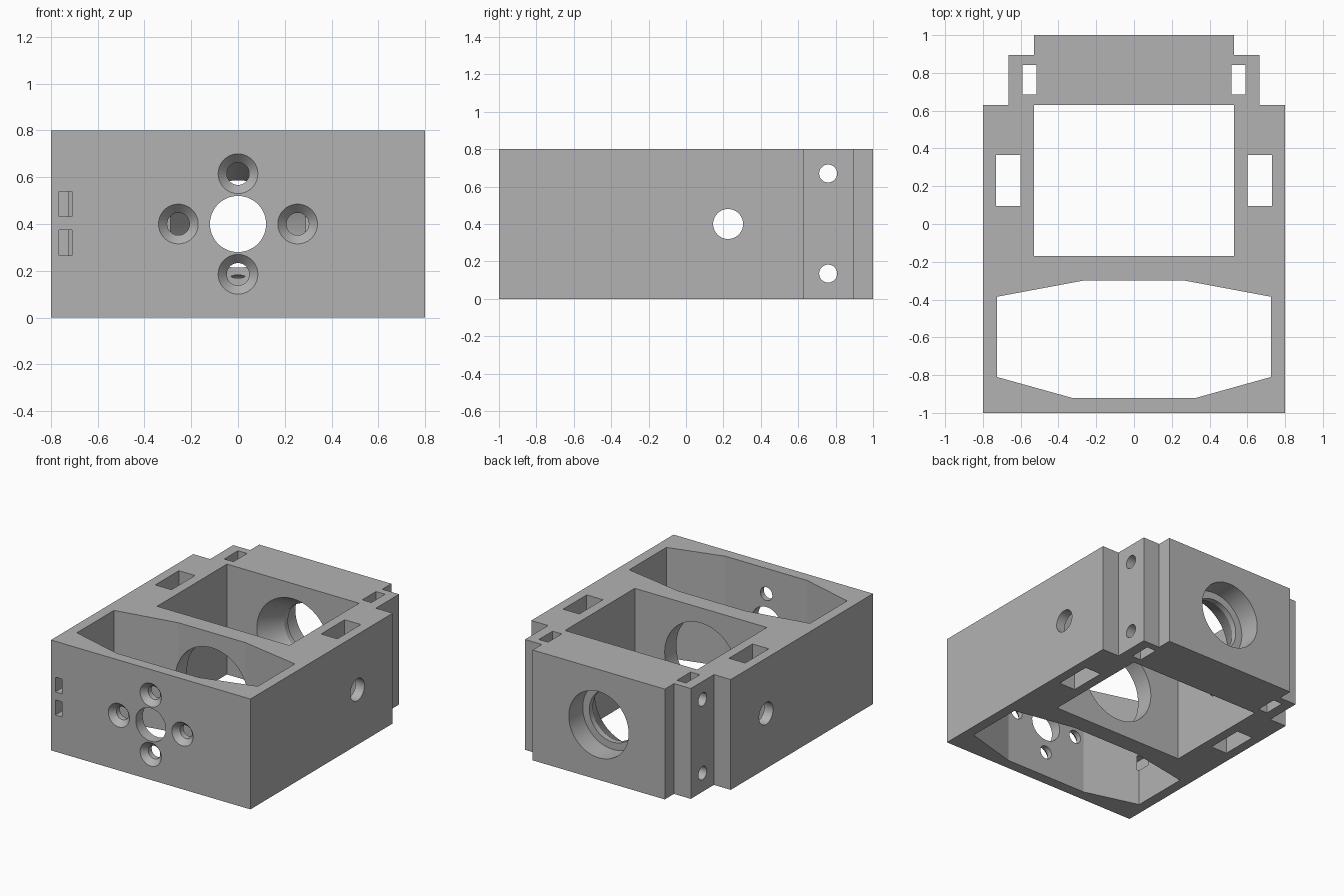
import bpy, bmesh, math
from mathutils import Matrix

old = bpy.data.objects.get("Cube")
if old:
    bpy.data.objects.remove(old, do_unlink=True)

H = 0.8       # block height
MID = H / 2   # bore axis height

grey = bpy.data.materials.new("plain grey")
grey.use_nodes = True
colour = (0.45, 0.45, 0.45, 1)
grey.diffuse_color = colour
grey.node_tree.nodes["Principled BSDF"].inputs["Base Color"].default_value = colour


def make_object(name, bm):
    bmesh.ops.recalc_face_normals(bm, faces=bm.faces)
    mesh = bpy.data.meshes.new(name)
    bm.to_mesh(mesh)
    bm.free()
    mesh.materials.append(grey)
    ob = bpy.data.objects.new(name, mesh)
    bpy.context.collection.objects.link(ob)
    return ob


def prism(name, outline, z0, z1):
    """Extrude a plan outline from z0 up to z1."""
    bm = bmesh.new()
    face = bm.faces.new([bm.verts.new((x, y, z0)) for x, y in outline])
    top = bmesh.ops.extrude_face_region(bm, geom=[face])["geom"]
    for v in top:
        if isinstance(v, bmesh.types.BMVert):
            v.co.z = z1
    return make_object(name, bm)


def box(name, x0, x1, y0, y1, z0=-0.1, z1=H + 0.1):
    return prism(name, [(x0, y0), (x1, y0), (x1, y1), (x0, y1)], z0, z1)


def bore(name, profile, x=0, y=0, z=MID, axis="Y", sides=64):
    """Turned solid from (radius, distance along axis) pairs."""
    bm = bmesh.new()
    rings = []
    for r, d in profile:
        ring = []
        for i in range(sides):
            a = 2 * math.pi * (i + 0.5) / sides
            u, w = r * math.cos(a), r * math.sin(a)
            ring.append(bm.verts.new((u, d, w) if axis == "Y" else (d, u, w)))
        rings.append(ring)
    for a, b in zip(rings, rings[1:]):
        for i in range(sides):
            j = (i + 1) % sides
            bm.faces.new((a[i], a[j], b[j], b[i]))
    bm.faces.new(rings[0])
    bm.faces.new(rings[-1])
    bmesh.ops.transform(bm, matrix=Matrix.Translation((x, y, z)), verts=bm.verts)
    return make_object(name, bm)


def mirrored(half):
    return half + [(-x, y) for x, y in reversed(half)]


# Stepped main block
body = prism("housing_block", mirrored(
    [(0.8, -1), (0.8, 0.63), (0.665, 0.63), (0.665, 0.895), (0.53, 0.895), (0.53, 1)]), 0, H)

cutters = [
    # Open rectangular and eight-sided wells
    box("rear_well", -0.53, 0.53, -0.17, 0.63),
    prism("front_well", mirrored(
        [(0.33, -0.92), (0.725, -0.81), (0.725, -0.385), (0.27, -0.30)]), -0.1, H + 0.1),
    # Main bores along the centre line
    bore("front_bore", [(0.12, -1.1), (0.12, -0.85)]),
    bore("divider_bore", [(0.29, -0.4), (0.29, -0.05)]),
    bore("rear_bore", [(0.308, 0.60), (0.187, 0.80), (0.187, 0.84), (0.24, 0.84), (0.24, 1.1)]),
    # Cross holes through the sides
    bore("side_hole", [(0.08, -1), (0.08, 1)], y=0.225, axis="X"),
    bore("upper_pin_hole", [(0.048, -1), (0.048, 1)], y=0.76, z=0.67, axis="X", sides=32),
    bore("lower_pin_hole", [(0.048, -1), (0.048, 1)], y=0.76, z=0.135, axis="X", sides=32),
]

# Vertical nut slots on both sides
for s in (-1, 1):
    cutters.append(box("side_slot", *sorted((s * 0.6, s * 0.73)), 0.095, 0.365))
    cutters.append(box("rear_slot", *sorted((s * 0.517, s * 0.59)), 0.685, 0.842))

# Countersunk screw holes around the front bore
for x, z in ((0, 0.615), (0, 0.185), (-0.255, MID), (0.255, MID)):
    cutters.append(bore("screw_hole", [(0.1035, -1.02), (0.048, -0.96), (0.048, -0.85)],
                        x=x, z=z, sides=48))

# Small strap slots in the front face
for z0, z1 in ((0.265, 0.375), (0.433, 0.54)):
    cutters.append(box("strap_slot", -0.765, -0.71, -1.1, -0.72, z0, z1))

# Cut everything out of the block
bpy.ops.object.select_all(action="DESELECT")
bpy.context.view_layer.objects.active = body
body.select_set(True)
for cutter in cutters:
    cutter.hide_render = True
    mod = body.modifiers.new("cut", "BOOLEAN")
    mod.operation = "DIFFERENCE"
    mod.solver = "EXACT"
    mod.object = cutter
    bpy.ops.object.modifier_apply(modifier=mod.name)
    bpy.data.objects.remove(cutter, do_unlink=True)

bpy.ops.object.shade_smooth_by_angle(angle=math.radians(9))
